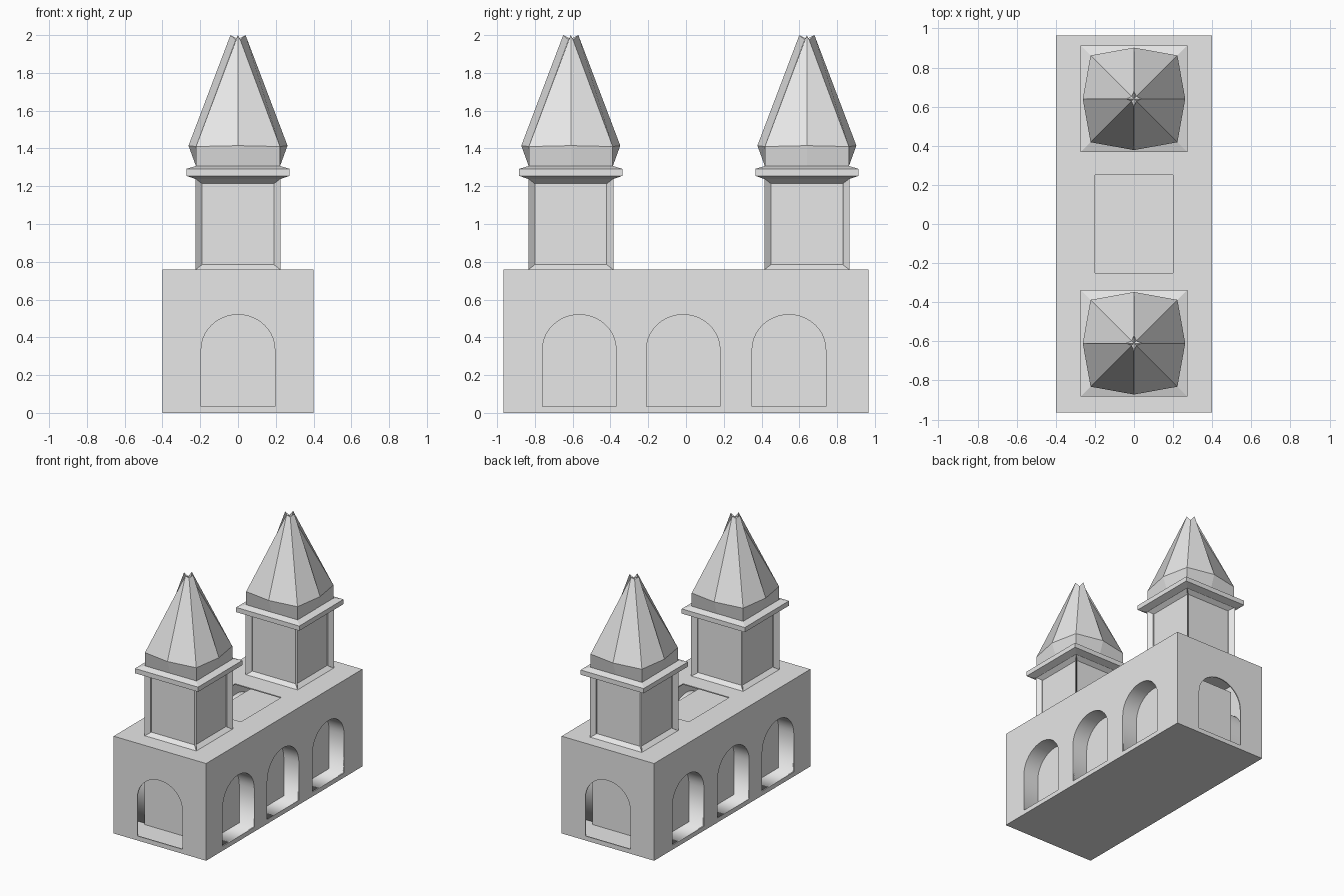
import bpy, bmesh, math
from mathutils import Vector

old = bpy.data.objects.get("Cube")
if old:
    bpy.data.objects.remove(old, do_unlink=True)

stone = bpy.data.materials.new("pale_stone")
stone.use_nodes = True
COLOUR = (0.8, 0.8, 0.8, 1)
stone.diffuse_color = COLOUR
stone.node_tree.nodes["Principled BSDF"].inputs["Base Color"].default_value = COLOUR


def finish(name, bm, recalc=True):
    if recalc:
        bmesh.ops.recalc_face_normals(bm, faces=bm.faces)
    mesh = bpy.data.meshes.new(name)
    bm.to_mesh(mesh)
    bm.free()
    mesh.materials.append(stone)
    obj = bpy.data.objects.new(name, mesh)
    bpy.context.collection.objects.link(obj)
    return obj


def loft(bm, rings, caps=True):
    """Skin a list of equal-length point rings."""
    loops = [[bm.verts.new(p) for p in ring] for ring in rings]
    n = len(loops[0])
    for a, b in zip(loops, loops[1:]):
        for i in range(n):
            j = (i + 1) % n
            bm.faces.new((a[i], a[j], b[j], b[i]))
    if caps:
        bm.faces.new(loops[0][::-1])
        bm.faces.new(loops[-1])
    return loops


def square(h, z, cy=0, hy=None):
    hy = hy or h
    return [(sx * h, cy + sy * hy, z) for sx, sy in ((-1, -1), (1, -1), (1, 1), (-1, 1))]


def box(name, hx, hy, z0, z1):
    bm = bmesh.new()
    loft(bm, [square(hx, z0, 0, hy), square(hx, z1, 0, hy)])
    return finish(name, bm)


def arch(steps=20):
    """Arch outline as (across, z) pairs."""
    w, sill, spring, rise = 0.195, 0.035, 0.335, 0.185
    pts = [(-w, sill), (w, sill)]
    for i in range(steps + 1):
        a = math.pi * i / steps
        pts.append((w * math.cos(a), spring + rise * math.sin(a)))
    return pts


def arch_rings(axis, centre, ends):
    if axis == "x":
        return [[(e, centre + u, z) for u, z in arch()] for e in ends]
    return [[(centre + u, e, z) for u, z in arch()] for e in ends]


def cut(target, cutter):
    mod = target.modifiers.new("opening", "BOOLEAN")
    mod.operation = "DIFFERENCE"
    mod.solver = "EXACT"
    mod.object = cutter
    bpy.context.view_layer.objects.active = target
    bpy.ops.object.modifier_apply(modifier=mod.name)
    bpy.data.objects.remove(cutter, do_unlink=True)


# Hollow hall with thin walls
HX, HY, ROOF = 0.4, 0.965, 0.76
WALL = 0.008
CORE_X, CORE_Y, CORE_TOP = 0.27, 0.77, 0.59
WINDOWS = (-0.565, -0.015, 0.545)

hall = box("hall_walls", HX, HY, 0, ROOF)
cut(hall, box("cavity_cutter", HX - WALL, HY - WALL, 0.03, ROOF - WALL))
cut(hall, box("roof_hatch_cutter", 0.2, 0.25, 0.65, 0.9))
bm = bmesh.new()
loft(bm, arch_rings("y", 0, (-1.2, 1.2)))
cut(hall, finish("doorway_cutter", bm))
for y in WINDOWS:
    bm = bmesh.new()
    loft(bm, arch_rings("x", y, (-0.6, 0.6)))
    cut(hall, finish("window_cutter", bm))

# Solid block inside the hall
box("inner_block", CORE_X, CORE_Y, 0.02, CORE_TOP)

# Rounded linings of the side windows
for side, label in ((1, "left"), (-1, "right")):
    for k, y in enumerate(WINDOWS):
        bm = bmesh.new()
        loft(bm, arch_rings("x", y, (side * (HX - 0.002), side * CORE_X)), caps=False)
        bm.normal_update()
        axis_point = Vector((side * 0.33, y, 0.28))
        for f in bm.faces:
            if f.normal.dot(axis_point - f.calc_center_median()) < 0:
                f.normal_flip()
            f.smooth = True
        finish(f"{label}_window_lining_{k + 1}", bm, recalc=False)


def spire_ring(corner, middle, z_corner, z_middle, cy):
    """Eight points, alternating square corners and edge middles."""
    pts = []
    for i in range(8):
        a = math.pi / 4 * i
        if i % 2:
            r, z = corner * math.sqrt(2), z_corner
        else:
            r, z = middle, z_middle
        pts.append((r * math.cos(a), cy + r * math.sin(a), z))
    return pts


def tower(label, cy):
    # Square shaft with sunken panels
    bm = bmesh.new()
    loft(bm, [square(0.225, ROOF - 0.002, cy), square(0.225, 1.24, cy)])
    bmesh.ops.recalc_face_normals(bm, faces=bm.faces)
    sides = [f for f in bm.faces if abs(f.normal.z) < 0.5]
    bmesh.ops.inset_individual(bm, faces=sides, thickness=0.038, depth=-0.035)
    finish(label + "_tower_shaft", bm)

    # Projecting ledge
    bm = bmesh.new()
    loft(bm, [square(h, z, cy) for h, z in
              ((0.225, 1.238), (0.273, 1.255), (0.273, 1.292), (0.22, 1.308))])
    finish(label + "_tower_ledge", bm)

    # Eight-sided spire with a notched tip
    bm = bmesh.new()
    loops = loft(bm, [spire_ring(0.222, 0.222, 1.305, 1.305, cy),
                      spire_ring(0.222, 0.262, 1.41, 1.415, cy),
                      spire_ring(0.012, 0.04, 1.975, 2.0, cy)], caps=False)
    bm.faces.new(loops[0][::-1])
    tip = bm.verts.new((0, cy, 1.98))
    top = loops[-1]
    for i in range(8):
        bm.faces.new((top[i], top[(i + 1) % 8], tip))
    finish(label + "_tower_spire", bm)


tower("front", -0.61)
tower("back", 0.64)
